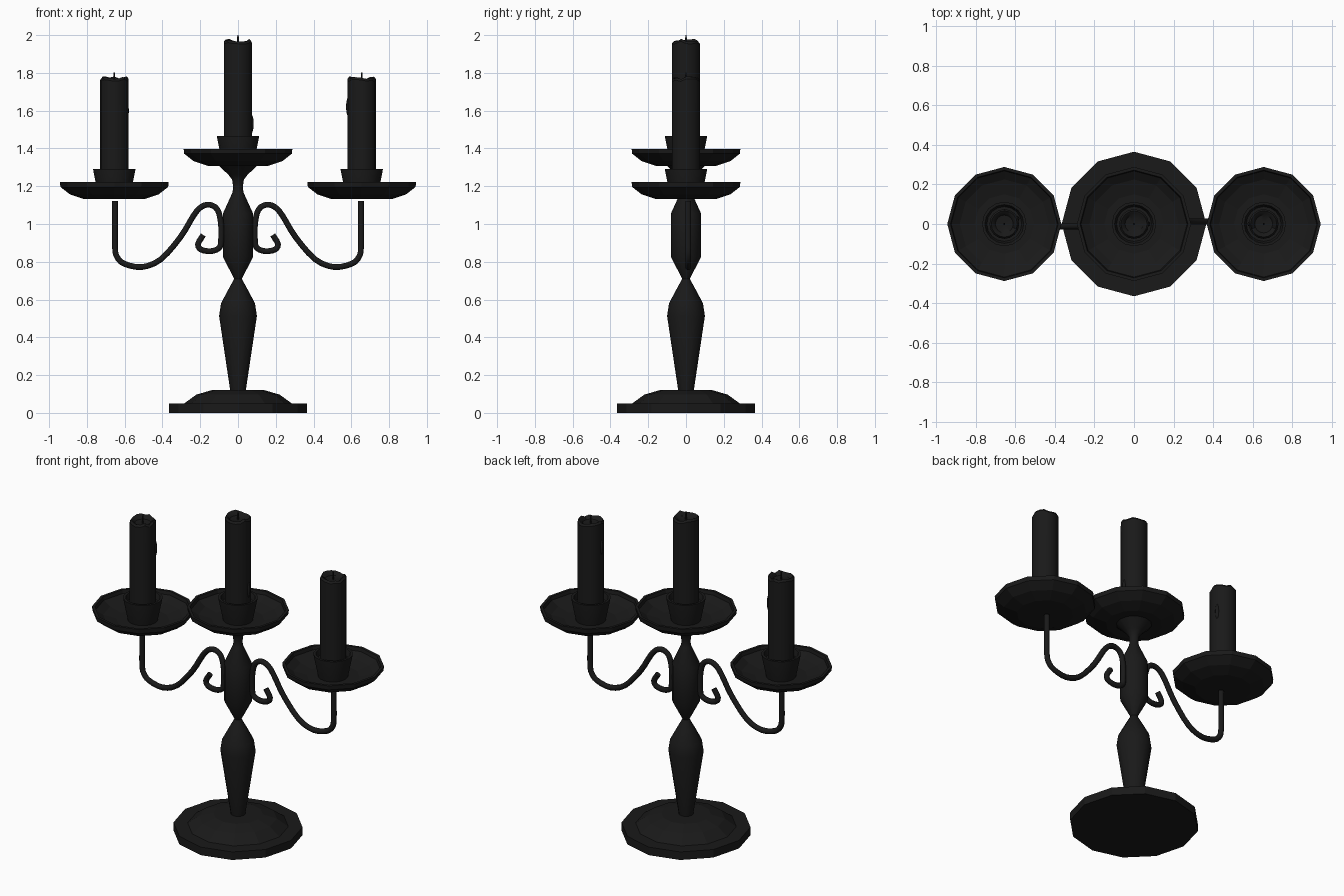
import bpy, bmesh, math, random
from mathutils import Vector

if "Cube" in bpy.data.objects:
    bpy.data.objects.remove(bpy.data.objects["Cube"])

random.seed(4)
black = bpy.data.materials.new("black_iron")
black.diffuse_color = (0.01, 0.01, 0.01, 1)
black.use_nodes = True
black.node_tree.nodes["Principled BSDF"].inputs["Base Color"].default_value = black.diffuse_color


def finish(name, bm, smooth=None):
    bmesh.ops.remove_doubles(bm, verts=bm.verts, dist=1e-5)
    bmesh.ops.recalc_face_normals(bm, faces=bm.faces)
    me = bpy.data.meshes.new(name)
    bm.to_mesh(me)
    bm.free()
    ob = bpy.data.objects.new(name, me)
    bpy.context.collection.objects.link(ob)
    me.materials.append(black)
    if smooth:
        bpy.ops.object.select_all(action='DESELECT')
        ob.select_set(True)
        bpy.context.view_layer.objects.active = ob
        bpy.ops.object.shade_smooth_by_angle(angle=math.radians(smooth))
    return ob


def lathe(name, profile, sides=12, x=0, z=0, smooth=None, wobble=None):
    """Revolve (radius, height) points; wobble(i, k) offsets height."""
    bm = bmesh.new()
    rings = []
    for k, (r, h) in enumerate(profile):
        ring = []
        for i in range(sides):
            a = 2 * math.pi * i / sides
            dz = wobble(i, k) if wobble else 0
            ring.append(bm.verts.new((x + r * math.cos(a), r * math.sin(a), z + h + dz)))
        rings.append(ring)
    for a, b in zip(rings, rings[1:]):
        for i in range(sides):
            j = (i + 1) % sides
            bm.faces.new((a[i], a[j], b[j], b[i]))
    bm.faces.new(rings[0][::-1])
    bm.faces.new(rings[-1])
    return finish(name, bm, smooth)


# Foot and turned stem
lathe("foot", [(0.365, 0), (0.365, 0.05), (0.285, 0.05), (0.22, 0.097), (0.14, 0.12), (0.03, 0.12)])
lathe("stem", [(0.04, 0.11), (0.10, 0.513), (0.09, 0.58), (0.05, 0.655), (0.02, 0.71),
               (0.08, 0.825), (0.08, 1.055), (0.03, 1.165), (0.025, 1.19), (0.031, 1.235),
               (0.05, 1.26), (0.105, 1.312)], smooth=35)


# Dish, cup, candle and wick at one position (z = underside of the dish)
def candle_set(side, x, z, candle_top, drip_angle, drip_z):
    lathe(side + "_dish", [(0.16, 0), (0.235, 0.025), (0.285, 0.064), (0.288, 0.09),
                           (0.272, 0.09), (0.268, 0.068), (0.225, 0.04), (0.15, 0.02)], x=x, z=z)
    lathe(side + "_cup", [(0.085, 0.02), (0.112, 0.156), (0.112, 0.176 - 0.018),
                          (0.098, 0.158), (0.088, 0.125)], sides=16, x=x, z=z, smooth=35)
    # uneven melted rim around a shallow hollow
    uneven = [random.uniform(-0.012, 0.006) for _ in range(16)]
    h = candle_top - z
    lathe(side + "_candle", [(0.075, 0.10), (0.075, h - 0.012), (0.066, h), (0.055, h - 0.006),
                             (0.045, h - 0.022), (0.01, h - 0.026)],
          sides=16, x=x, z=z, smooth=35, wobble=lambda i, k: uneven[i] if k in (1, 2, 3) else 0)
    lathe(side + "_wick", [(0.005, -0.03), (0.005, 0.01), (0.003, 0.025)],
          sides=6, x=x, z=candle_top)
    # wax drip on the side
    bm = bmesh.new()
    bmesh.ops.create_uvsphere(bm, u_segments=8, v_segments=6, radius=1)
    bmesh.ops.scale(bm, vec=(0.012, 0.012, 0.05), verts=bm.verts)
    bmesh.ops.translate(bm, verts=bm.verts, vec=(
        x + 0.071 * math.cos(drip_angle), 0.071 * math.sin(drip_angle), drip_z))
    finish(side + "_wax_drip", bm, 60)


candle_set("centre", 0, 1.308, 1.975, 0, 1.53)
candle_set("right", 0.655, 1.132, 1.777, math.pi, 1.62)
candle_set("left", -0.655, 1.132, 1.777, 0.4, 1.6)

# Scrolled arms, the left one is the right one turned half way round
path = [(0.651, 1.122), (0.651, 1.0), (0.651, 0.873), (0.64, 0.825), (0.603, 0.79), (0.51, 0.772),
        (0.41, 0.812), (0.305, 0.93), (0.235, 1.045), (0.195, 1.09), (0.15, 1.102), (0.108, 1.075),
        (0.09, 1.0), (0.09, 0.91), (0.10, 0.873), (0.143, 0.856), (0.195, 0.864),
        (0.212, 0.893), (0.184, 0.942)]


def catmull(p, steps=3):
    pts = [Vector((a, 0, b)) for a, b in p]
    pts = [2 * pts[0] - pts[1]] + pts + [2 * pts[-1] - pts[-2]]
    out = []
    for a, b, c, d in zip(pts, pts[1:], pts[2:], pts[3:]):
        for s in range(steps):
            t = s / steps
            out.append(0.5 * (2 * b + (c - a) * t + (2 * a - 5 * b + 4 * c - d) * t * t
                              + (3 * b - a - 3 * c + d) * t ** 3))
    return out + [pts[-2]]


def arm(name, turn):
    bm = bmesh.new()
    pts = catmull(path)
    rings = []
    for i, p in enumerate(pts):
        tangent = (pts[min(i + 1, len(pts) - 1)] - pts[max(i - 1, 0)]).normalized()
        side = Vector((0, 1, 0))
        up = tangent.cross(side)
        ring = []
        for k in range(8):
            a = math.pi * (k + 0.5) / 4
            q = p + 0.0165 * (math.cos(a) * side + math.sin(a) * up)
            ring.append(bm.verts.new((turn * q.x, turn * (q.y + 0.012), q.z)))
        rings.append(ring)
    for a, b in zip(rings, rings[1:]):
        for k in range(8):
            j = (k + 1) % 8
            bm.faces.new((a[k], a[j], b[j], b[k]))
    bm.faces.new(rings[0])
    bm.faces.new(rings[-1])
    finish(name, bm, 50)


arm("right_arm", 1)
arm("left_arm", -1)
